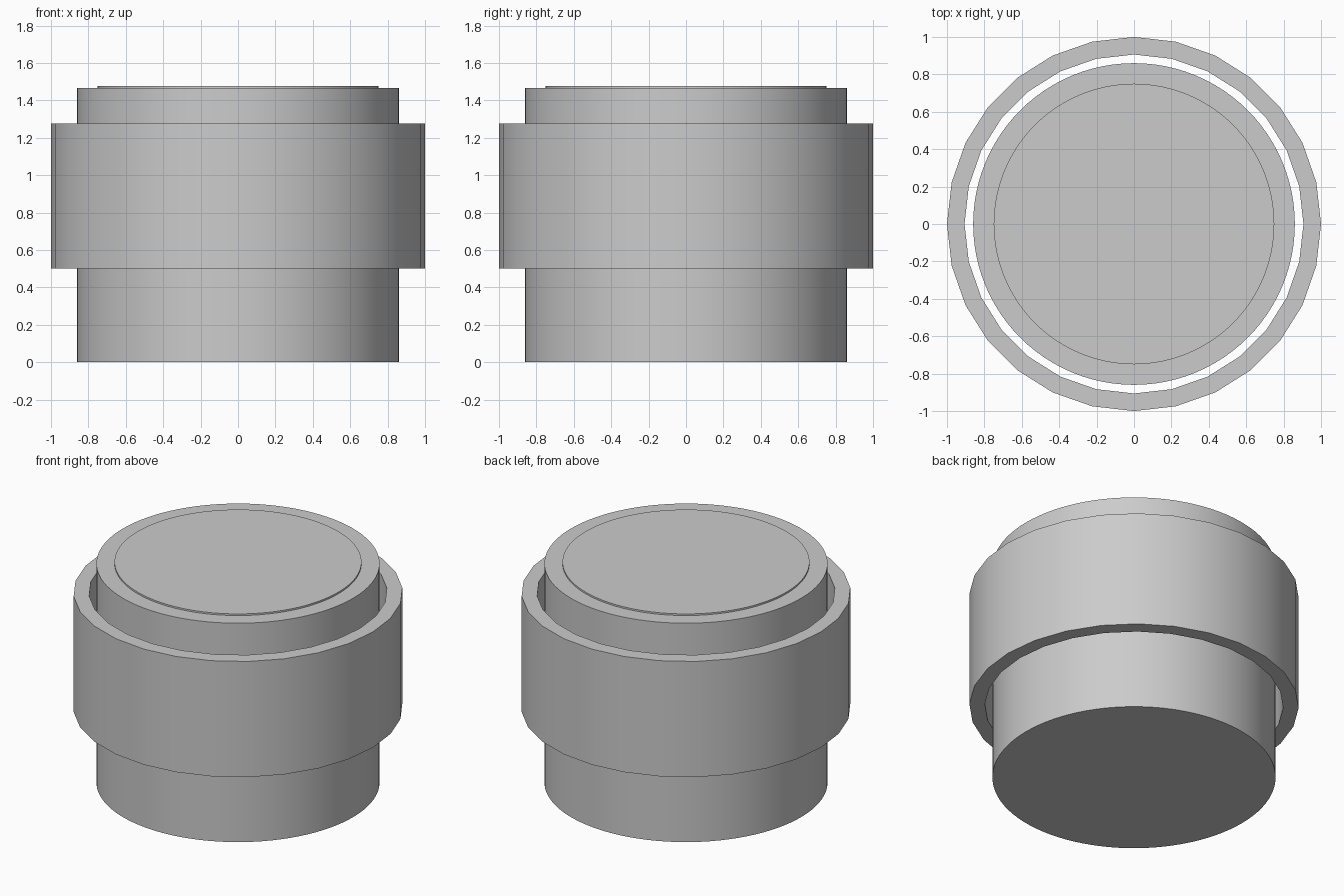
import bpy, math

if "Cube" in bpy.data.objects:
    bpy.data.objects.remove(bpy.data.objects["Cube"])


def lathe(name, profile, sides, closed=False):
    """Revolve (radius, z) points around z; open profiles get flat end caps."""
    n = len(profile)
    verts = [(r * math.cos(2 * math.pi * s / sides), r * math.sin(2 * math.pi * s / sides), z)
             for r, z in profile for s in range(sides)]
    faces = []
    for i in range(n if closed else n - 1):
        a, b = i * sides, ((i + 1) % n) * sides
        for s in range(sides):
            t = (s + 1) % sides
            faces.append((a + s, a + t, b + t, b + s))
    if not closed:
        faces.append(tuple(reversed(range(sides))))
        faces.append(tuple((n - 1) * sides + s for s in range(sides)))
    mesh = bpy.data.meshes.new(name)
    mesh.from_pydata(verts, [], faces)
    obj = bpy.data.objects.new(name, mesh)
    bpy.context.collection.objects.link(obj)
    bpy.ops.object.select_all(action='DESELECT')
    obj.select_set(True)
    bpy.context.view_layer.objects.active = obj
    bpy.ops.object.shade_smooth_by_angle(angle=math.radians(30))
    return obj


# Solid drum with a slightly raised disc on its top
lathe("drum", [(0.86, 0), (0.86, 1.467), (0.75, 1.467), (0.75, 1.478)], 96)

# Loose 28-sided sleeve around the drum
lathe("sleeve", [(1.0, 0.5), (1.0, 1.275), (0.906, 1.275), (0.906, 0.5)], 28, closed=True)
